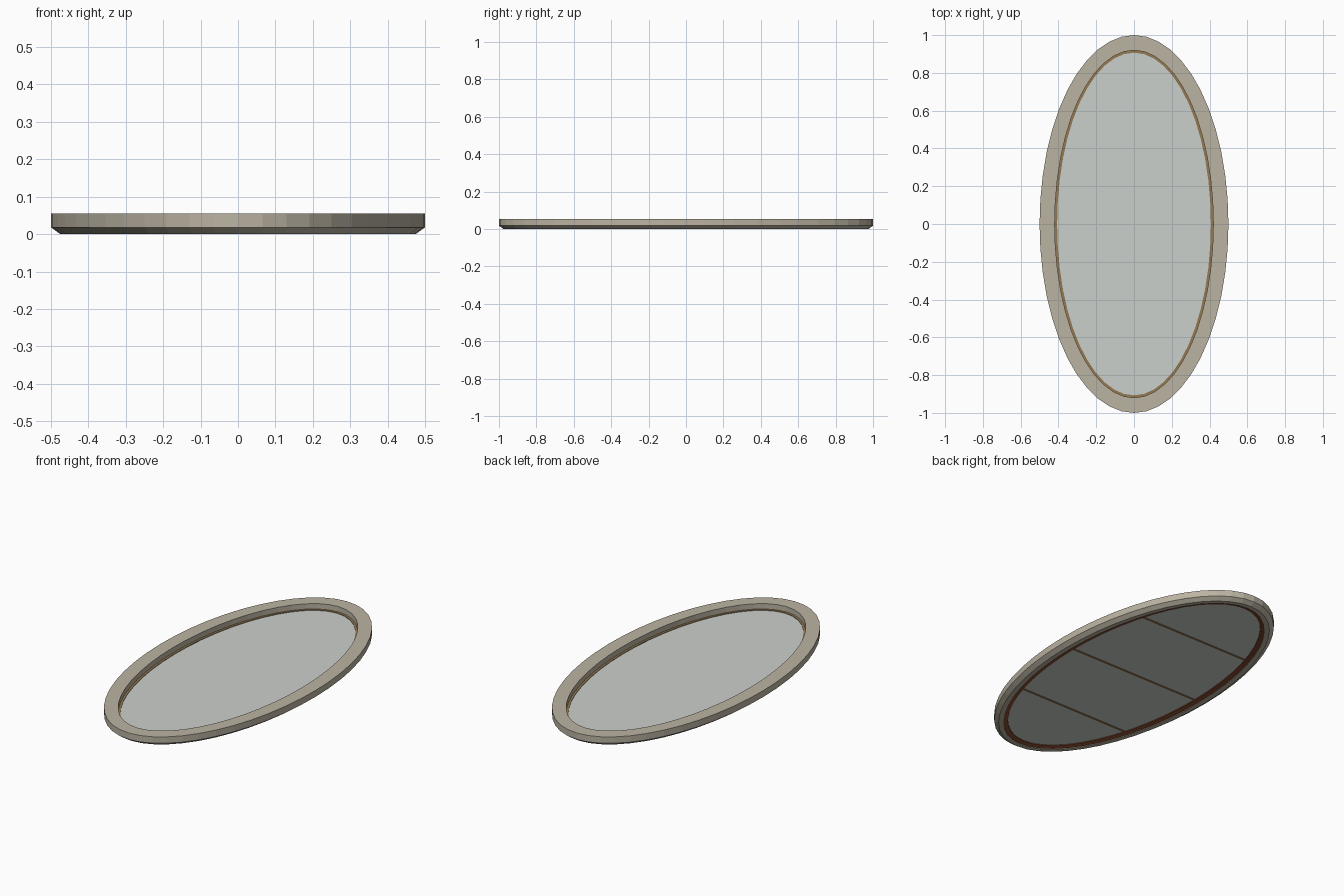
import bpy, bmesh, math

if "Cube" in bpy.data.objects:
    bpy.data.objects.remove(bpy.data.objects["Cube"])

N = 48            # sides of every oval
A, B = 0.5, 1.0   # outer half-axes


def material(name, rgb):
    m = bpy.data.materials.new(name)
    m.diffuse_color = (*rgb, 1)
    m.use_nodes = True
    m.node_tree.nodes["Principled BSDF"].inputs["Base Color"].default_value = m.diffuse_color
    return m


stone = material("warm_stone", (0.50, 0.455, 0.365))
glass = material("pale_grey_panel", (0.60, 0.63, 0.60))
gold = material("dull_gold", (0.30, 0.19, 0.08))
brown = material("red_brown", (0.22, 0.065, 0.028))


def finish(bm, name, mat):
    bmesh.ops.recalc_face_normals(bm, faces=bm.faces)
    me = bpy.data.meshes.new(name)
    bm.to_mesh(me)
    bm.free()
    ob = bpy.data.objects.new(name, me)
    bpy.context.collection.objects.link(ob)
    me.materials.append(mat)
    return ob


def oval_loop(bm, inset, z):
    return [bm.verts.new(((A - inset) * math.cos(2 * math.pi * i / N),
                          (B - inset) * math.sin(2 * math.pi * i / N), z)) for i in range(N)]


def bridge(bm, p, q):
    for i in range(N):
        j = (i + 1) % N
        bm.faces.new((p[i], p[j], q[j], q[i]))


def oval_ring(name, profile, mat):
    """Sweep a closed profile of (inset, z) points round the oval."""
    bm = bmesh.new()
    loops = [oval_loop(bm, d, z) for d, z in profile]
    for k in range(len(loops)):
        bridge(bm, loops[k - 1], loops[k])
    return finish(bm, name, mat)


def oval_plate(name, inset, z0, z1, mat):
    bm = bmesh.new()
    low, high = oval_loop(bm, inset, z0), oval_loop(bm, inset, z1)
    bridge(bm, low, high)
    bm.faces.new(low)
    bm.faces.new(high)
    return finish(bm, name, mat)


# Raised frame with a chamfered lower edge and a rebate underneath
oval_ring("frame", [(0.025, 0.0), (0, 0.018), (0, 0.055), (0.08, 0.055),
                    (0.08, 0.016), (0.052, 0.016), (0.052, 0.0)], stone)

# Flat panel inside the frame
oval_plate("panel", 0.079, 0.012, 0.021, glass)

# Thin trim around the panel
oval_ring("inner_trim", [(0.0795, 0.013), (0.0795, 0.024), (0.093, 0.024), (0.093, 0.013)], gold)

# Brown seal on the underside
oval_ring("underside_seal", [(0.0515, 0.003), (0.0515, 0.017), (0.078, 0.017), (0.078, 0.009)], brown)

# Crosswise seams on the underside
for i, y in enumerate((-0.5, 0.0, 0.5)):
    half = (A - 0.076) * math.sqrt(1 - (y / (B - 0.076)) ** 2)
    bm = bmesh.new()
    bmesh.ops.create_cube(bm, size=1)
    for v in bm.verts:
        v.co = (v.co.x * 2 * half, y + v.co.y * 0.012, 0.011 + v.co.z * 0.004)
    finish(bm, f"underside_seam_{i + 1}", gold)
